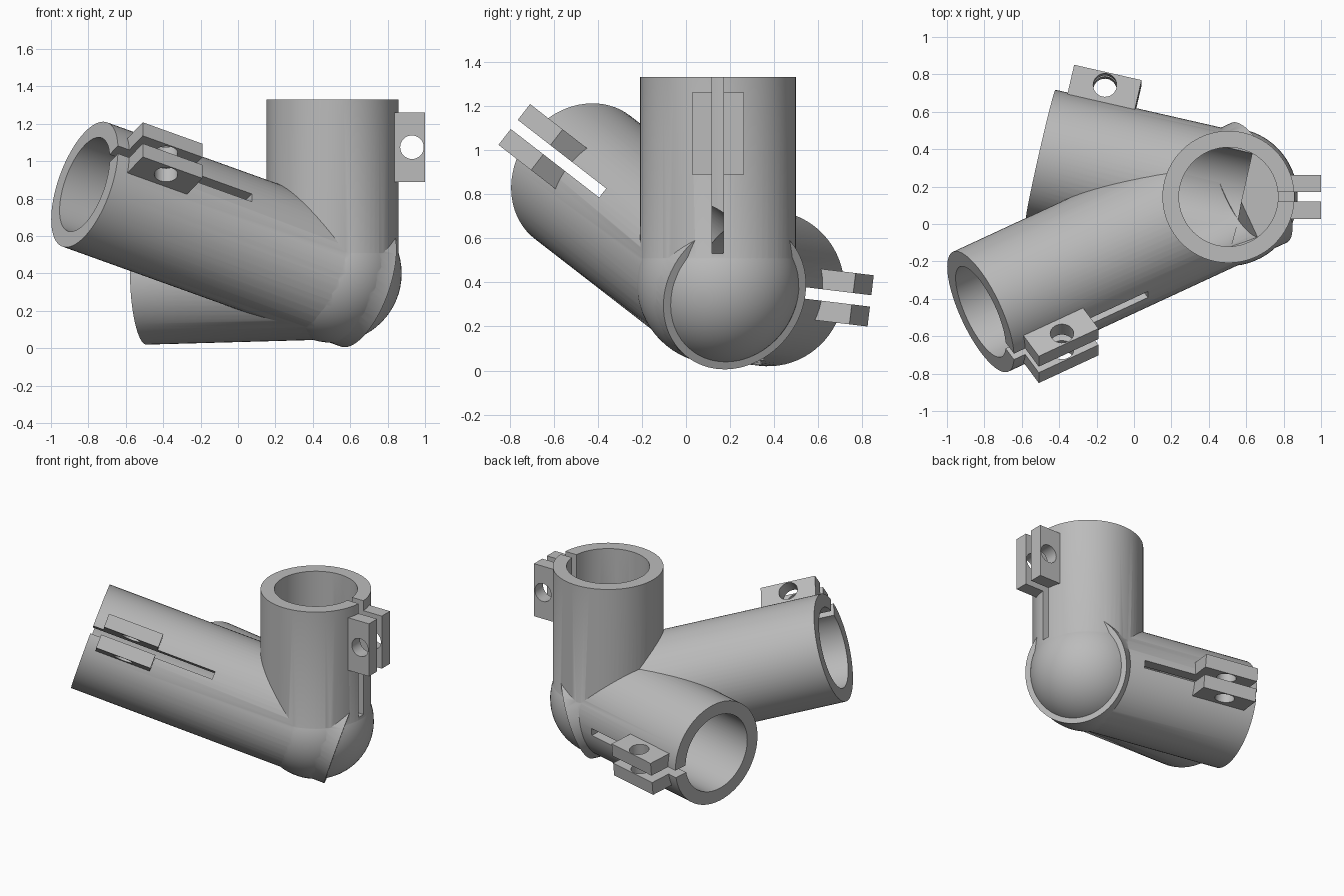
import bpy, bmesh, math
from mathutils import Matrix, Vector

if "Cube" in bpy.data.objects:
    bpy.data.objects.remove(bpy.data.objects["Cube"], do_unlink=True)

grey = bpy.data.materials.new("plain_grey")
grey.use_nodes = True
grey.diffuse_color = (0.5, 0.5, 0.5, 1)
grey.node_tree.nodes["Principled BSDF"].inputs["Base Color"].default_value = (0.5, 0.5, 0.5, 1)

HUB = Vector((0.505, 0.145, 0.40))
OUTER, INNER, BALL = 0.353, 0.265, 0.37
SLOT, LUG_OUT, LUG_THICK = 0.026, 0.495, 0.091
LUG_LEN, LUG_BACK, HOLE_OUT, HOLE_R = 0.37, 0.255, 0.425, 0.063


def make_object(name, bm, matrix):
    bmesh.ops.transform(bm, matrix=matrix, verts=bm.verts)
    mesh = bpy.data.meshes.new(name)
    bm.to_mesh(mesh)
    bm.free()
    mesh.materials.append(grey)
    obj = bpy.data.objects.new(name, mesh)
    bpy.context.collection.objects.link(obj)
    return obj


def cylinder(name, frame, radius, start, end, segments=72):
    """Cylinder along the frame's z axis from start to end."""
    bm = bmesh.new()
    bmesh.ops.create_cone(bm, cap_ends=True, segments=segments, radius1=radius,
                          radius2=radius, depth=end - start)
    return make_object(name, bm, frame @ Matrix.Translation((0, 0, (start + end) / 2)))


def box(name, frame, low, high):
    low, high = Vector(low), Vector(high)
    bm = bmesh.new()
    bmesh.ops.create_cube(bm, size=1)
    return make_object(name, bm, frame @ Matrix.Translation((low + high) / 2)
                       @ Matrix.Diagonal((*(high - low), 1)))


def combine(target, tool, operation):
    """Apply a boolean and remove the helper."""
    mod = target.modifiers.new(operation, "BOOLEAN")
    mod.operation, mod.solver, mod.object = operation, "EXACT", tool
    tool.hide_render = True
    bpy.context.view_layer.objects.active = target
    bpy.ops.object.modifier_apply(modifier=mod.name)
    bpy.data.objects.remove(tool, do_unlink=True)


def smooth(obj):
    bpy.ops.object.select_all(action="DESELECT")
    obj.select_set(True)
    bpy.context.view_layer.objects.active = obj
    bpy.ops.object.shade_smooth_by_angle(angle=math.radians(30))


def tube_frame(axis):
    """z runs along the tube, x points out through its clamp slot."""
    a = Vector(axis).normalized()
    side = Vector((1, 0, 0))
    r = (side - side.dot(a) * a).normalized()
    n = a.cross(r)
    return Matrix.Translation(HUB) @ Matrix((r, n, a)).transposed().to_4x4()


# name, axis, length, overrun past the hub, slot length
tubes = [("upright", (0, 0, 1), 0.93, 0.08, 0.80),
         ("front", (-0.863, -0.40, 0.31), 1.536, 0.19, 0.83),
         ("back", (-0.974, 0.222, -0.027), 1.03, 0.08, 0.80)]

# Rounded hub
bm = bmesh.new()
bmesh.ops.create_uvsphere(bm, u_segments=64, v_segments=32, radius=BALL)
body = make_object("tube_joint", bm, Matrix.Translation(HUB))

# Outer tubes
for name, axis, length, overrun, slot in tubes:
    combine(body, cylinder(name, tube_frame(axis), OUTER, -overrun, length), "UNION")

# Bores and clamp slots
for name, axis, length, overrun, slot in tubes:
    frame = tube_frame(axis)
    combine(body, cylinder("bore", frame, INNER, -0.07, length + 0.1), "DIFFERENCE")
    combine(body, box("slot", frame, (0.1, -SLOT, length - slot),
                      (0.4, SLOT, length + 0.1)), "DIFFERENCE")
smooth(body)

# Pair of drilled clamp lugs on each tube
for name, axis, length, overrun, slot in tubes:
    frame = tube_frame(axis)
    mid = length - LUG_BACK
    for label, side in (("lower", -1), ("upper", 1)):
        ends = sorted((side * SLOT, side * (SLOT + LUG_THICK)))
        lug = box(f"{name}_{label}_clamp_lug", frame,
                  (0.30, ends[0], mid - LUG_LEN / 2),
                  (LUG_OUT, ends[1], mid + LUG_LEN / 2))
        across = frame @ Matrix.Translation((HOLE_OUT, 0, mid)) @ Matrix.Rotation(math.pi / 2, 4, "X")
        combine(lug, cylinder("bolt_hole", across, HOLE_R, -0.2, 0.2, 32), "DIFFERENCE")
        smooth(lug)
